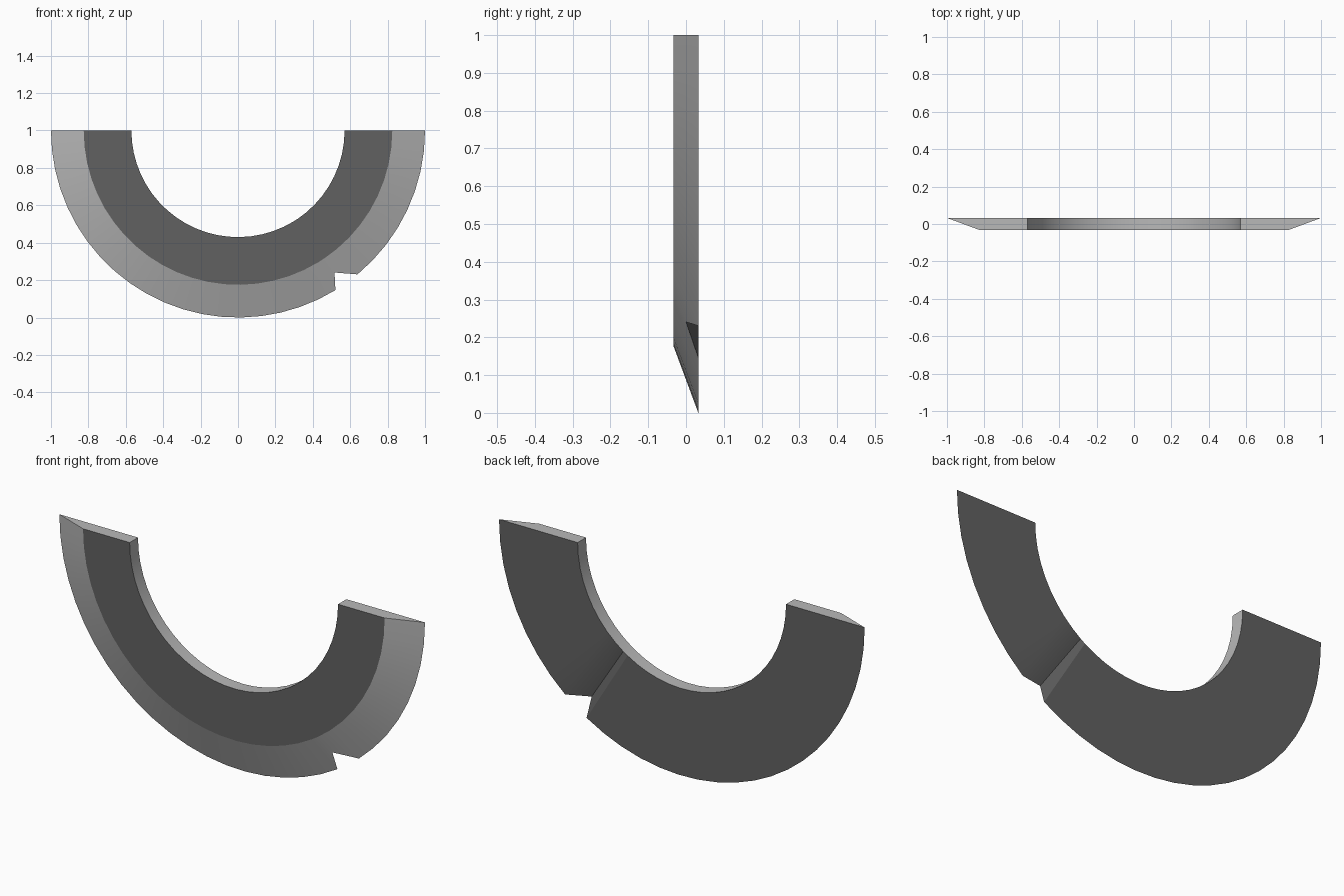
import bpy, bmesh
from math import cos, sin, radians

if "Cube" in bpy.data.objects:
    bpy.data.objects.remove(bpy.data.objects["Cube"])

R_IN, R_FRONT, R_BACK, HALF = 0.57, 0.825, 1.0, 0.0325
GROOVE_A, GROOVE_MID, GROOVE_B = 301.4, 304.2, 309.7

# angles of the cross-sections along the half ring, with the groove between two of them
angles = [180 + (GROOVE_A - 180) * i / 20 for i in range(21)]
angles.append(GROOVE_MID)
angles += [GROOVE_B + (360 - GROOVE_B) * i / 8 for i in range(9)]


def section(bm, angle):
    """Bevelled cross-section; at the groove its outer back edge is lowered."""
    groove = angle == GROOVE_MID
    outer = (0.918, 0.0) if groove else (R_BACK, HALF)
    profile = [(R_IN, -HALF), (R_FRONT, -HALF), outer, (R_IN, HALF)]
    a = radians(angle)
    return [bm.verts.new((r * cos(a), y, 1 + r * sin(a))) for r, y in profile]


def grey(name, value):
    mat = bpy.data.materials.new(name)
    mat.diffuse_color = (value, value, value, 1)
    mat.use_nodes = True
    mat.node_tree.nodes["Principled BSDF"].inputs["Base Color"].default_value = mat.diffuse_color
    return mat


# half ring blade: dark flat sides and groove, light bevel, inner wall and ends
bm = bmesh.new()
rings = [section(bm, a) for a in angles]
for p, q in zip(rings, rings[1:]):
    for i in range(4):
        j = (i + 1) % 4
        face = bm.faces.new((p[i], p[j], q[j], q[i]))
        face.material_index = i % 2
        face.smooth = i % 2 == 1
for ring in (rings[0], rings[-1]):
    bm.faces.new(ring).material_index = 1
bmesh.ops.recalc_face_normals(bm, faces=bm.faces)
mesh = bpy.data.meshes.new("half_ring_blade")
bm.to_mesh(mesh)
bm.free()
mesh.materials.append(grey("dark_grey", 0.12))
mesh.materials.append(grey("light_grey", 0.48))
blade = bpy.data.objects.new("half_ring_blade", mesh)
bpy.context.collection.objects.link(blade)

# smooth bevel with sharp edges kept
bpy.context.view_layer.objects.active = blade
blade.select_set(True)
bpy.ops.object.shade_smooth_by_angle(angle=radians(15))
